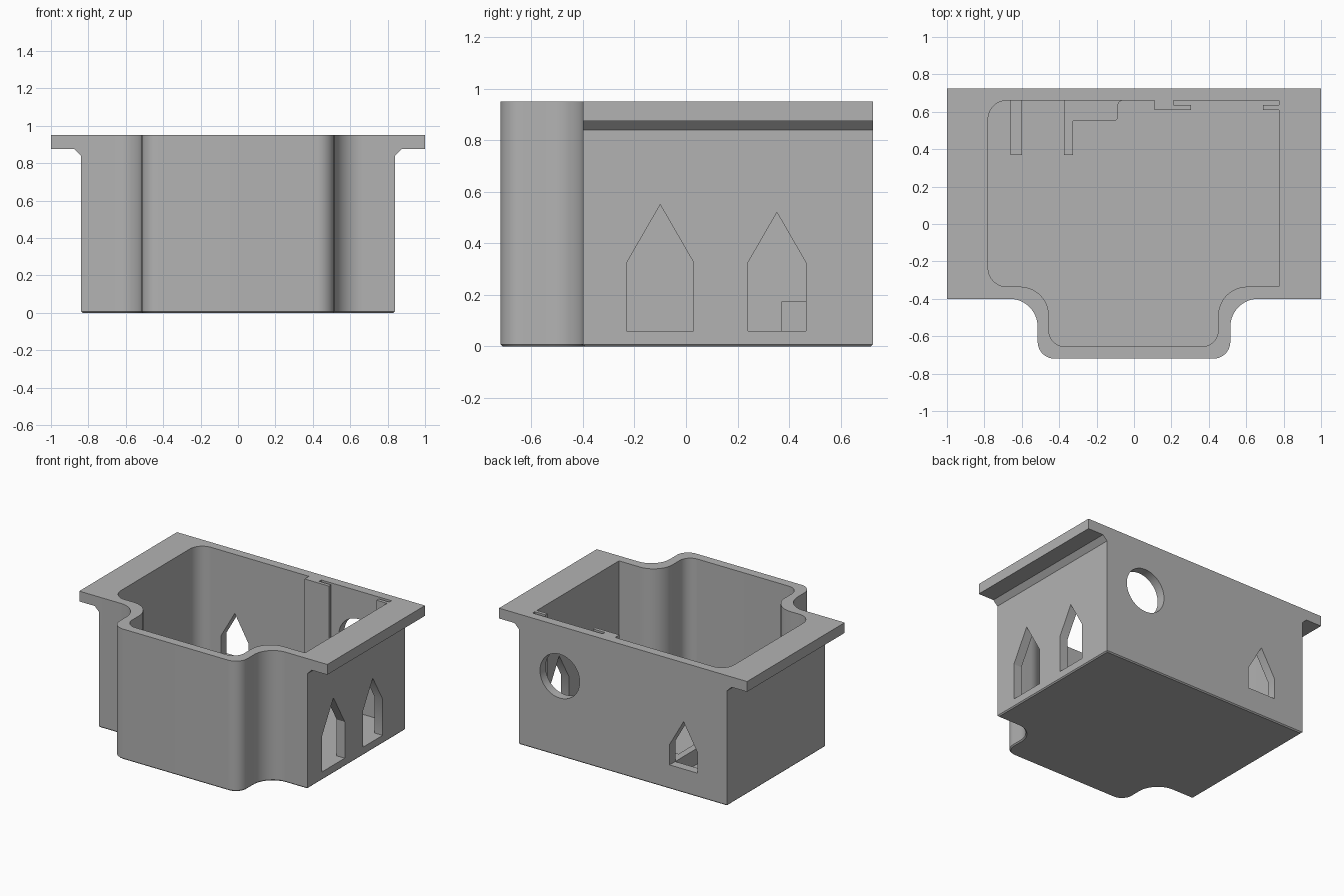
import bpy, bmesh, math
from mathutils import Vector, Matrix

cube = bpy.data.objects.get("Cube")
if cube:
    bpy.data.objects.remove(cube, do_unlink=True)

grey = bpy.data.materials.new("plain grey")
grey.use_nodes = True
colour = (0.45, 0.45, 0.45, 1)
grey.diffuse_color = colour
grey.node_tree.nodes["Principled BSDF"].inputs["Base Color"].default_value = colour

TOP, FLOOR, STEP = 0.95, 0.06, 0.175


def rounded(points, steps=12):
    """Outline through (x, y) or (x, y, radius) corners, rounding the latter."""
    out = []
    for i, p in enumerate(points):
        c = Vector(p[:2])
        if len(p) < 3:
            out.append(c)
            continue
        a = (Vector(points[i - 1][:2]) - c).normalized()
        b = (Vector(points[(i + 1) % len(points)][:2]) - c).normalized()
        r = p[2]                       # all rounded corners are right angles
        centre = c + (a + b) * r
        for k in range(steps + 1):
            t = k / steps * math.pi / 2
            out.append(centre - b * r * math.cos(t) - a * r * math.sin(t))
    return out


def prism(name, outline, low, high, axis="z", chamfer=0):
    """Extrude an outline along an axis; outline is (x,y), (y,z) or (x,z)."""
    place = {"z": lambda p, d: (p[0], p[1], d),
             "x": lambda p, d: (d, p[0], p[1]),
             "y": lambda p, d: (p[0], d, p[1])}[axis]
    bm = bmesh.new()
    base = bm.faces.new([bm.verts.new(place(p, low)) for p in outline])
    rim = list(base.edges)
    made = bmesh.ops.extrude_face_region(bm, geom=[base], use_keep_orig=True)
    top = [v for v in made["geom"] if isinstance(v, bmesh.types.BMVert)]
    bmesh.ops.translate(bm, verts=top, vec=Vector(place((0, 0), high - low)))
    bmesh.ops.recalc_face_normals(bm, faces=bm.faces)
    if chamfer:
        bmesh.ops.bevel(bm, geom=rim, offset=chamfer, segments=1, affect="EDGES")
    mesh = bpy.data.meshes.new(name)
    bm.to_mesh(mesh)
    bm.free()
    mesh.materials.append(grey)
    obj = bpy.data.objects.new(name, mesh)
    bpy.context.collection.objects.link(obj)
    return obj


def combine(target, tool, operation):
    """Apply a boolean and remove the tool."""
    mod = target.modifiers.new("boolean", "BOOLEAN")
    mod.object, mod.operation, mod.solver = tool, operation, "EXACT"
    bpy.context.view_layer.update()
    graph = bpy.context.evaluated_depsgraph_get()
    mesh = bpy.data.meshes.new_from_object(target.evaluated_get(graph))
    target.modifiers.clear()
    target.data = mesh
    bpy.data.objects.remove(tool, do_unlink=True)


def arch(middle, width, low, spring, apex):
    h = width / 2
    return [(middle - h, low), (middle + h, low), (middle + h, spring),
            (middle, apex), (middle - h, spring)]


# Outer shell with a stepped, rounded front bay
front_bay = [(0.84, -0.4), (0.515, -0.4, 0.15), (0.515, -0.72, 0.09)]
mirrored = [(-p[0],) + p[1:] for p in reversed(front_bay)]
shell = prism("housing", rounded([(-0.84, 0.725), (0.84, 0.725)] + front_bay + mirrored),
              0, TOP, chamfer=0.008)

# Side flanges with a chamfered underside
for s in (-1, 1):
    section = [(s * 0.82, TOP), (s * 1.0, TOP), (s * 1.0, 0.875),
               (s * 0.875, 0.875), (s * 0.84, 0.84), (s * 0.82, 0.84)]
    combine(shell, prism("flange", section, -0.4, 0.725, "y"), "UNION")

# Cavity, leaving two hooked slide rails on the back wall
cavity = rounded([
    (-0.78, 0.66, 0.1), (0.11, 0.66), (0.11, 0.61), (0.305, 0.61), (0.305, 0.635),
    (0.21, 0.635), (0.21, 0.66), (0.775, 0.66), (0.775, 0.635), (0.69, 0.635),
    (0.69, 0.61), (0.775, 0.61), (0.775, -0.335), (0.45, -0.335, 0.155),
    (0.45, -0.655, 0.085), (-0.455, -0.655, 0.085), (-0.455, -0.335, 0.155),
    (-0.78, -0.335, 0.1)])
# keep the last rail joined to the side wall
combine(shell, prism("cavity", cavity, FLOOR, TOP + 0.1), "DIFFERENCE")

# Pointed windows in the left wall and the back wall
for middle, width, apex in ((-0.1, 0.26, 0.55), (0.353, 0.225, 0.52)):
    combine(shell, prism("window", arch(middle, width, FLOOR, 0.325, apex),
                         0.74, 0.9, "x"), "DIFFERENCE")
combine(shell, prism("window", arch(-0.488, 0.225, STEP, 0.325, 0.52),
                     0.64, 0.8, "y"), "DIFFERENCE")

# Round port in the back wall
ring = [(0.51 + 0.16 * math.cos(k * math.tau / 48), 0.585 + 0.16 * math.sin(k * math.tau / 48))
        for k in range(48)]
combine(shell, prism("port", ring, 0.645, 0.8, "y"), "DIFFERENCE")

# Low ribs and rounded block standing on the floor
rib = prism("left_rib", [(-0.66, 0.37), (-0.6, 0.37), (-0.6, 0.67), (-0.66, 0.67)],
            FLOOR - 0.01, STEP)
block = prism("stepped_block", rounded([
    (-0.375, 0.67), (-0.375, 0.37), (-0.325, 0.37), (-0.325, 0.55),
    (-0.085, 0.55, 0.025), (-0.085, 0.66, 0.025), (-0.05, 0.66), (-0.05, 0.67)], 6),
    FLOOR - 0.01, STEP)

# Smooth the rounded walls, keep edges crisp
bpy.ops.object.select_all(action="DESELECT")
for obj in (shell, rib, block):
    obj.select_set(True)
bpy.context.view_layer.objects.active = shell
bpy.ops.object.shade_smooth_by_angle(angle=math.radians(30))
